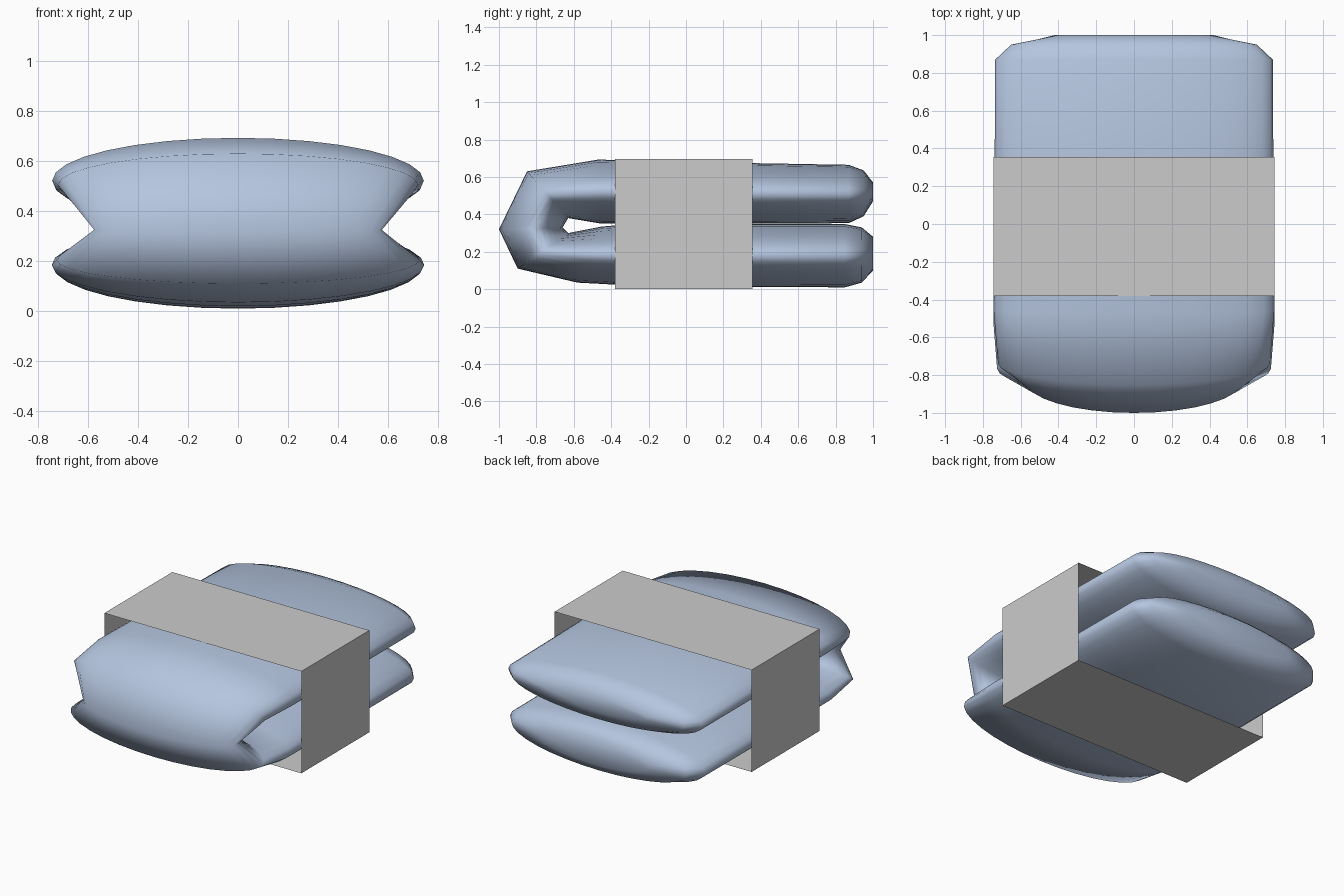
import bpy, bmesh, math
from mathutils import Vector

if "Cube" in bpy.data.objects:
    bpy.data.objects.remove(bpy.data.objects["Cube"])

# folded cushion: elliptical rings swept round a U-shaped fold
# each station: outer y, outer z, inner y, inner z, half width
stations = [
    (1.00, .57, 1.00, .47, .40), (.95, .635, .95, .39, .65), (.87, .665, .87, .353, .735),
    (.30, .675, .30, .35, .738), (-.47, .693, -.45, .35, .743), (-.85, .63, -.63, .38, .72),
    (-1.0, .32, -.66, .33, .575),
    (-.90, .11, -.63, .30, .725), (-.58, .035, -.45, .335, .745), (-.30, .02, -.30, .347, .743),
    (.30, .012, .30, .348, .738), (.85, .01, .85, .348, .735), (.94, .035, .94, .33, .66),
    (1.00, .10, 1.00, .28, .42),
]
SIDES = 32
bm = bmesh.new()
rings = []
for oy, oz, iy, iz, w in stations:
    out, inn = Vector((0, oy, oz)), Vector((0, iy, iz))
    mid, half = (out + inn) / 2, (out - inn) / 2
    ring = []
    for k in range(SIDES):
        a = math.tau * k / SIDES
        ring.append(bm.verts.new(mid + half * math.sin(a) + Vector((w * math.cos(a), 0, 0))))
    rings.append(ring)
for r, s in zip(rings, rings[1:]):
    for k in range(SIDES):
        n = (k + 1) % SIDES
        bm.faces.new((r[k], r[n], s[n], s[k]))
bm.faces.new(rings[0])
bm.faces.new(rings[-1])
bmesh.ops.recalc_face_normals(bm, faces=bm.faces)
for f in bm.faces:
    f.smooth = True
mesh = bpy.data.meshes.new("folded_cushion")
bm.to_mesh(mesh)
bm.free()
blue = bpy.data.materials.new("blue_fabric")
blue.diffuse_color = (.46, .56, .74, 1)
blue.use_nodes = True
blue.node_tree.nodes["Principled BSDF"].inputs["Base Color"].default_value = blue.diffuse_color
mesh.materials.append(blue)
bpy.context.collection.objects.link(bpy.data.objects.new("folded_cushion", mesh))

# thin wrap band: open box with no front or back
bm = bmesh.new()
corners = [(-.745, 0), (.745, 0), (.745, .697), (-.745, .697)]
front, back = [[bm.verts.new((x, y, z)) for x, z in corners] for y in (-.38, .355)]
for k in range(4):
    n = (k + 1) % 4
    bm.faces.new((front[k], front[n], back[n], back[k]))
mesh = bpy.data.meshes.new("wrap_band")
for f in bm.faces:
    f.normal_update()
    if f.normal.dot(f.calc_center_median() - Vector((0, 0, .35))) < 0:
        f.normal_flip()
bm.to_mesh(mesh)
bm.free()
bpy.context.collection.objects.link(bpy.data.objects.new("wrap_band", mesh))
